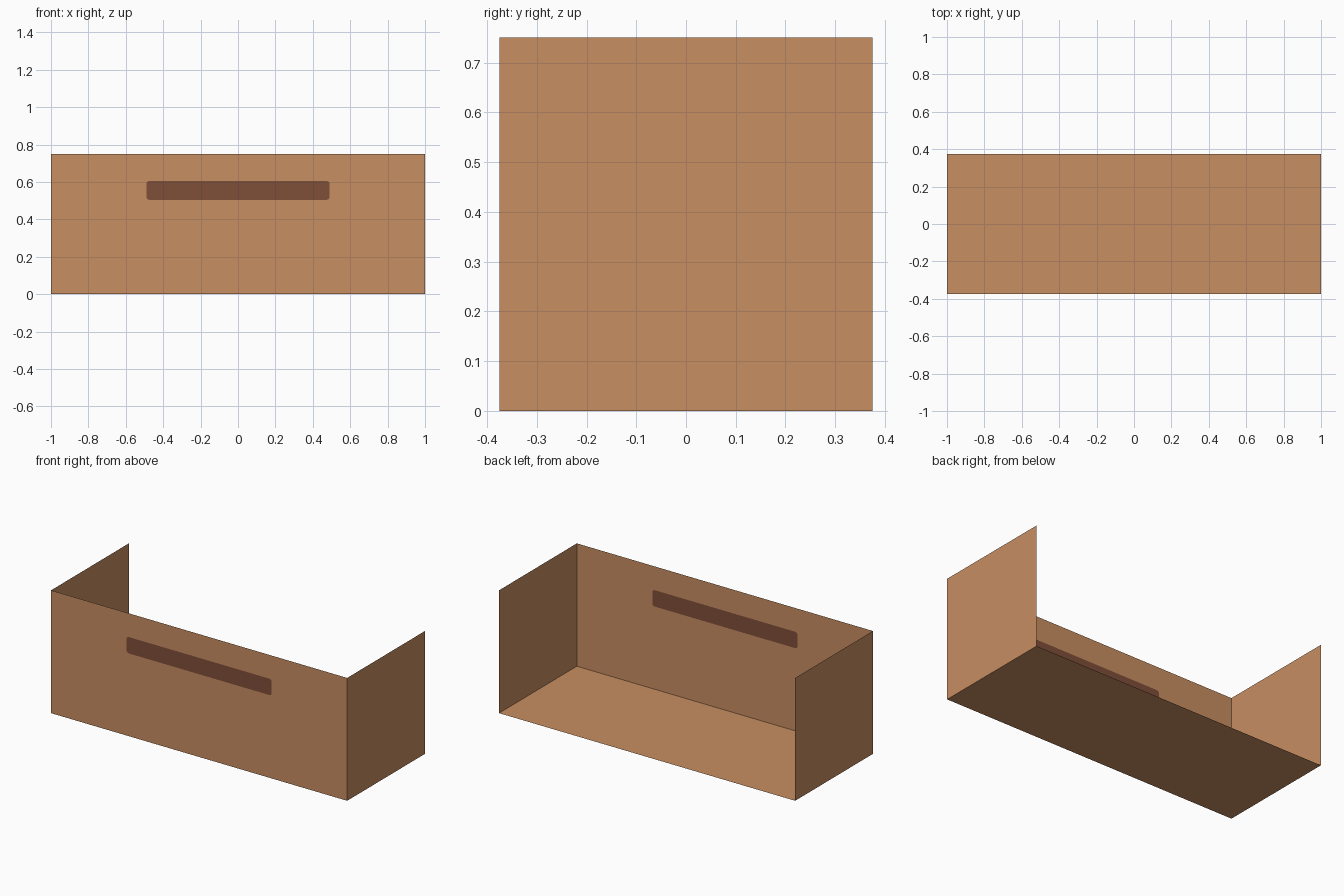
import bpy, bmesh, math
from mathutils import Vector

if "Cube" in bpy.data.objects:
    bpy.data.objects.remove(bpy.data.objects["Cube"])

HX, HY, H = 1.0, 0.375, 0.75


def material(name, rgb):
    mat = bpy.data.materials.new(name)
    lin = [((c / 255 + 0.055) / 1.055) ** 2.4 for c in rgb]
    mat.diffuse_color = (*lin, 1)
    mat.use_nodes = True
    mat.node_tree.nodes["Principled BSDF"].inputs["Base Color"].default_value = mat.diffuse_color
    return mat


cardboard = material("cardboard_tan", (200, 142, 98))
dark = material("slot_brown", (128, 78, 56))


def add_object(name, bm, mats):
    mesh = bpy.data.meshes.new(name)
    bm.to_mesh(mesh)
    bm.free()
    for m in mats:
        mesh.materials.append(m)
    obj = bpy.data.objects.new(name, mesh)
    bpy.context.collection.objects.link(obj)
    return obj


def sheet(name, corners):
    bm = bmesh.new()
    bm.faces.new([bm.verts.new(c) for c in corners])
    return add_object(name, bm, [cardboard])


def loop(bm, points):
    verts = [bm.verts.new((x, -HY, z)) for x, z in points]
    edges = [bm.edges.new((v, verts[(i + 1) % len(verts)])) for i, v in enumerate(verts)]
    return verts, edges


def rounded_rect(hw, z0, z1, r, steps=4):
    pts = []
    centres = [(hw - r, z1 - r), (r - hw, z1 - r), (r - hw, z0 + r), (hw - r, z0 + r)]
    for q, (cx, cz) in enumerate(centres):
        for s in range(steps + 1):
            a = math.pi / 2 * (q + s / steps)
            pts.append((cx + r * math.cos(a), cz + r * math.sin(a)))
    return pts


# Base and the two side walls
sheet("base", [(-HX, -HY, 0), (HX, -HY, 0), (HX, HY, 0), (-HX, HY, 0)])
for side, name in ((-1, "left_wall"), (1, "right_wall")):
    ring = [(side * HX, -HY, 0), (side * HX, HY, 0), (side * HX, HY, H), (side * HX, -HY, H)]
    sheet(name, ring[::side])

# Front wall with the rounded slot cut in as its own face
bm = bmesh.new()
_, outer = loop(bm, [(-HX, 0), (HX, 0), (HX, H), (-HX, H)])
slot, inner = loop(bm, rounded_rect(0.49, 0.505, 0.605, 0.016))
bmesh.ops.triangle_fill(bm, edges=outer + inner, use_beauty=True, normal=Vector((0, -1, 0)))
# Remove any fill inside the slot, then close it with one face
inside = [f for f in bm.faces if all(v in slot for v in f.verts)]
bmesh.ops.delete(bm, geom=inside, context='FACES_ONLY')
slot_face = bm.faces.new(slot)
slot_face.material_index = 1
for f in bm.faces:
    f.normal_update()
    if f.normal.y > 0:
        f.normal_flip()
add_object("front_wall", bm, [cardboard, dark])
